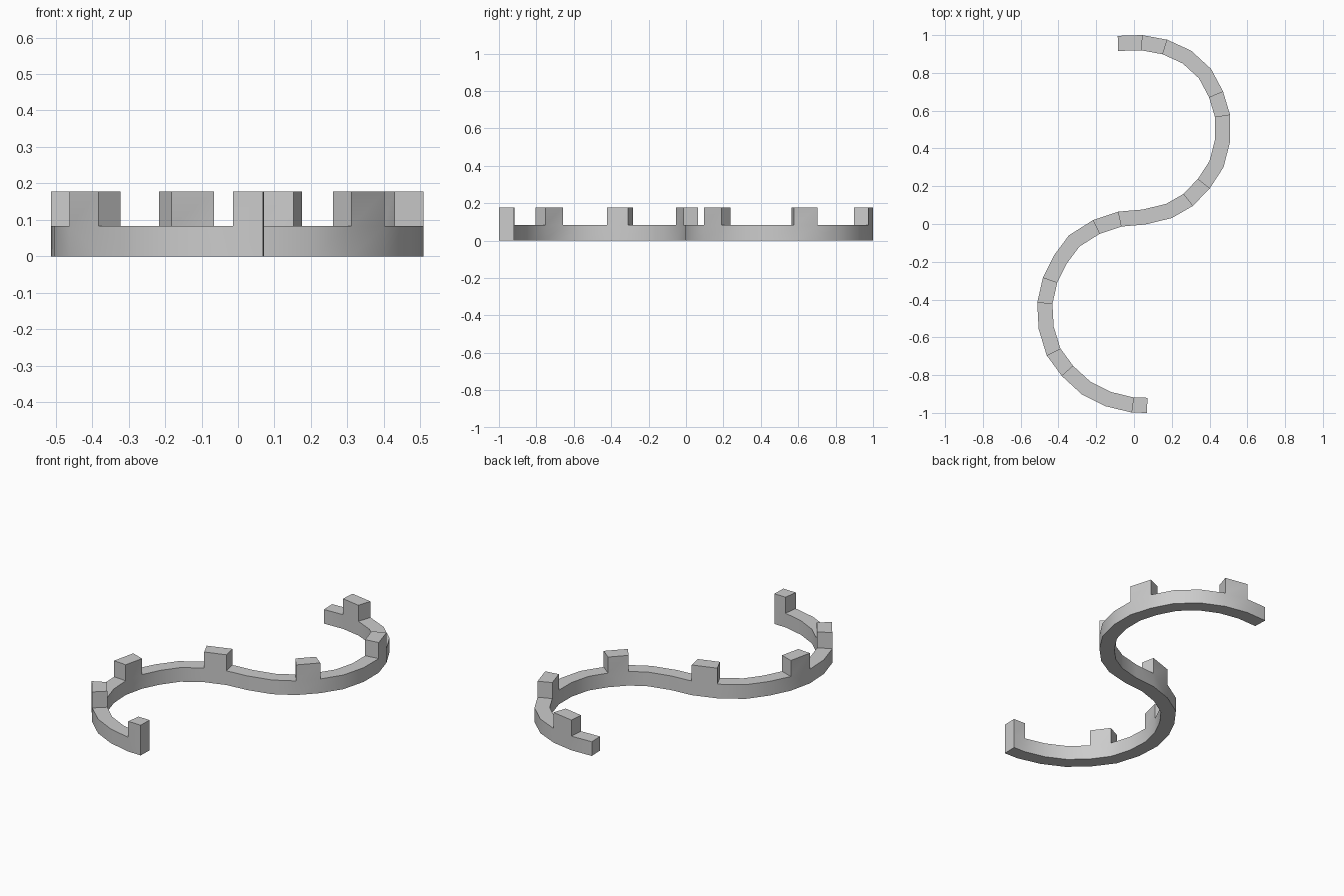
import bpy, bmesh
from mathutils import Vector

if "Cube" in bpy.data.objects:
    bpy.data.objects.remove(bpy.data.objects["Cube"])

HALF_W, BASE_H, TOP_H = 0.04, 0.083, 0.177

# Centre line of the S, from the bottom end to the top end
PATH = [Vector(p) for p in (
    (.07, -.96), (-.008, -.958), (-.136, -.927), (-.254, -.868), (-.352, -.778),
    (-.426, -.677), (-.465, -.55), (-.472, -.42), (-.444, -.296), (-.39, -.188),
    (-.317, -.09), (-.2, -.016), (-.074, .026), (.053, .037), (.185, .069),
    (.286, .127), (.37, .214), (.437, .317), (.469, .442), (.469, .571),
    (.434, .687), (.376, .796), (.28, .884), (.164, .937), (.04, .96), (-.085, .956))]
MERLONS = (0, 4, 7, 11, 15, 19, 23)   # segments that rise to full height


def miter(i):
    """Sideways offset that keeps the wall width constant at a joint."""
    a = (PATH[i] - PATH[i - 1]).normalized() if i else None
    b = (PATH[i + 1] - PATH[i]).normalized() if i < len(PATH) - 1 else None
    a, b = a or b, b or a
    t = (a + b).normalized()
    return Vector((-t.y, t.x)) * HALF_W / t.dot(a)


def raise_faces(bm, faces, dz):
    """Extrude faces upward and return the new top faces."""
    ext = bmesh.ops.extrude_face_region(bm, geom=faces, use_keep_orig=False)["geom"]
    bmesh.ops.translate(bm, vec=(0, 0, dz),
                        verts=[e for e in ext if isinstance(e, bmesh.types.BMVert)])
    return [e for e in ext if isinstance(e, bmesh.types.BMFace)]


bm = bmesh.new()

# Low wall: bottom strip and top strip joined by side walls
n = len(PATH)
rows = []
for z in (0, BASE_H):
    rows.append([[bm.verts.new((*(PATH[i] + s * miter(i)), z)) for s in (1, -1)]
                 for i in range(n)])
low, high = rows
tops = []
for i in range(n - 1):
    bm.faces.new((low[i][0], low[i + 1][0], low[i + 1][1], low[i][1]))
    tops.append(bm.faces.new((high[i][0], high[i][1], high[i + 1][1], high[i + 1][0])))
    for s in (0, 1):
        bm.faces.new((low[i][s], low[i + 1][s], high[i + 1][s], high[i][s]))
for i in (0, n - 1):
    bm.faces.new((low[i][0], low[i][1], high[i][1], high[i][0]))

# Raised merlons
for i in MERLONS:
    face = tops[i]
    raised = raise_faces(bm, [face], TOP_H - BASE_H)
    if face.is_valid and face not in raised:
        bmesh.ops.delete(bm, geom=[face], context='FACES_ONLY')

bmesh.ops.recalc_face_normals(bm, faces=bm.faces[:])
mesh = bpy.data.meshes.new("curved_battlement_wall")
bm.to_mesh(mesh)
bm.free()
wall = bpy.data.objects.new("curved_battlement_wall", mesh)
bpy.context.collection.objects.link(wall)

# Soft shading around the bends, crisp edges elsewhere
bpy.context.view_layer.objects.active = wall
wall.select_set(True)
bpy.ops.object.shade_smooth_by_angle(angle=0.6)
